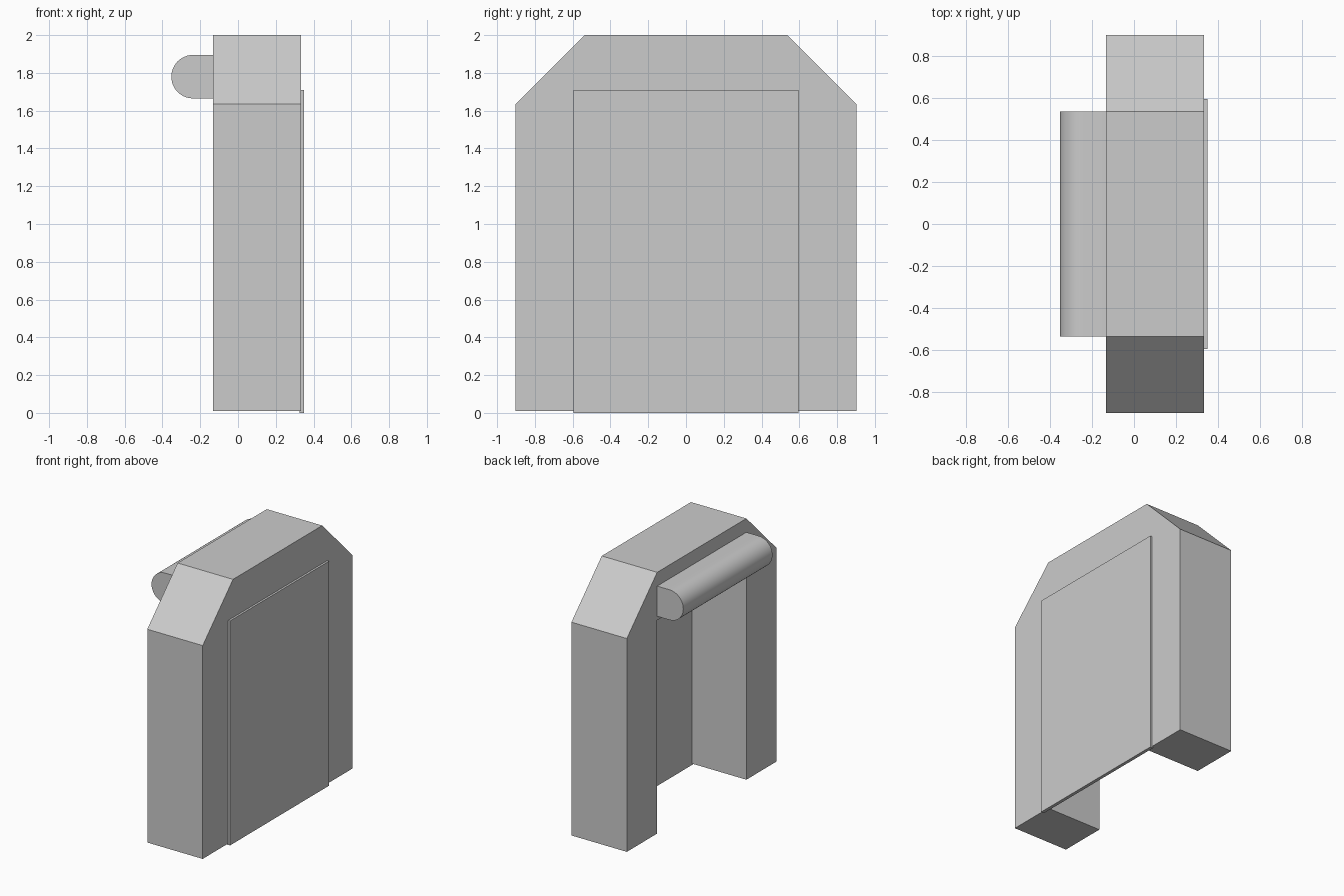
import bpy
import bmesh
import math

if "Cube" in bpy.data.objects:
    bpy.data.objects.remove(bpy.data.objects["Cube"])


def extrude(name, points, offset):
    """Closed solid: fill the outline and push it along offset."""
    bm = bmesh.new()
    face = bm.faces.new([bm.verts.new(p) for p in points])
    result = bmesh.ops.extrude_face_region(bm, geom=[face])
    moved = [g for g in result["geom"] if isinstance(g, bmesh.types.BMVert)]
    bmesh.ops.translate(bm, verts=moved, vec=offset)
    bmesh.ops.recalc_face_normals(bm, faces=bm.faces)
    mesh = bpy.data.meshes.new(name)
    bm.to_mesh(mesh)
    bm.free()
    obj = bpy.data.objects.new(name, mesh)
    bpy.context.collection.objects.link(obj)
    return obj


BACK_X, FRONT_X = -0.133, 0.334
OPENING = 0.537

# Door surround: chamfered arch with a rectangular opening
half = [(OPENING, 1.635), (OPENING, 0.01), (0.902, 0.01), (0.902, 1.635), (OPENING, 2.0)]
outline = half + [(-y, z) for y, z in reversed(half)]
extrude("door_surround", [(BACK_X, y, z) for y, z in outline], (FRONT_X - BACK_X, 0, 0))

# Thin door panel standing slightly proud of the surround
panel = [(-0.596, 0), (0.596, 0), (0.596, 1.71), (-0.596, 1.71)]
extrude("door_panel", [(0.325, y, z) for y, z in panel], (0.025, 0, 0))

# Roller housing: half-round bar behind the lintel
RADIUS, SEGMENTS = 0.115, 24
CENTRE_X, CENTRE_Z = -0.238, 1.78
profile = [(BACK_X, CENTRE_Z + RADIUS)]
for i in range(SEGMENTS + 1):
    a = math.pi / 2 + math.pi * i / SEGMENTS
    profile.append((CENTRE_X + RADIUS * math.cos(a), CENTRE_Z + RADIUS * math.sin(a)))
profile.append((BACK_X, CENTRE_Z - RADIUS))
housing = extrude("roller_housing", [(x, -OPENING, z) for x, z in profile], (0, 2 * OPENING, 0))
bpy.context.view_layer.objects.active = housing
housing.select_set(True)
bpy.ops.object.shade_smooth_by_angle(angle=math.radians(30))
